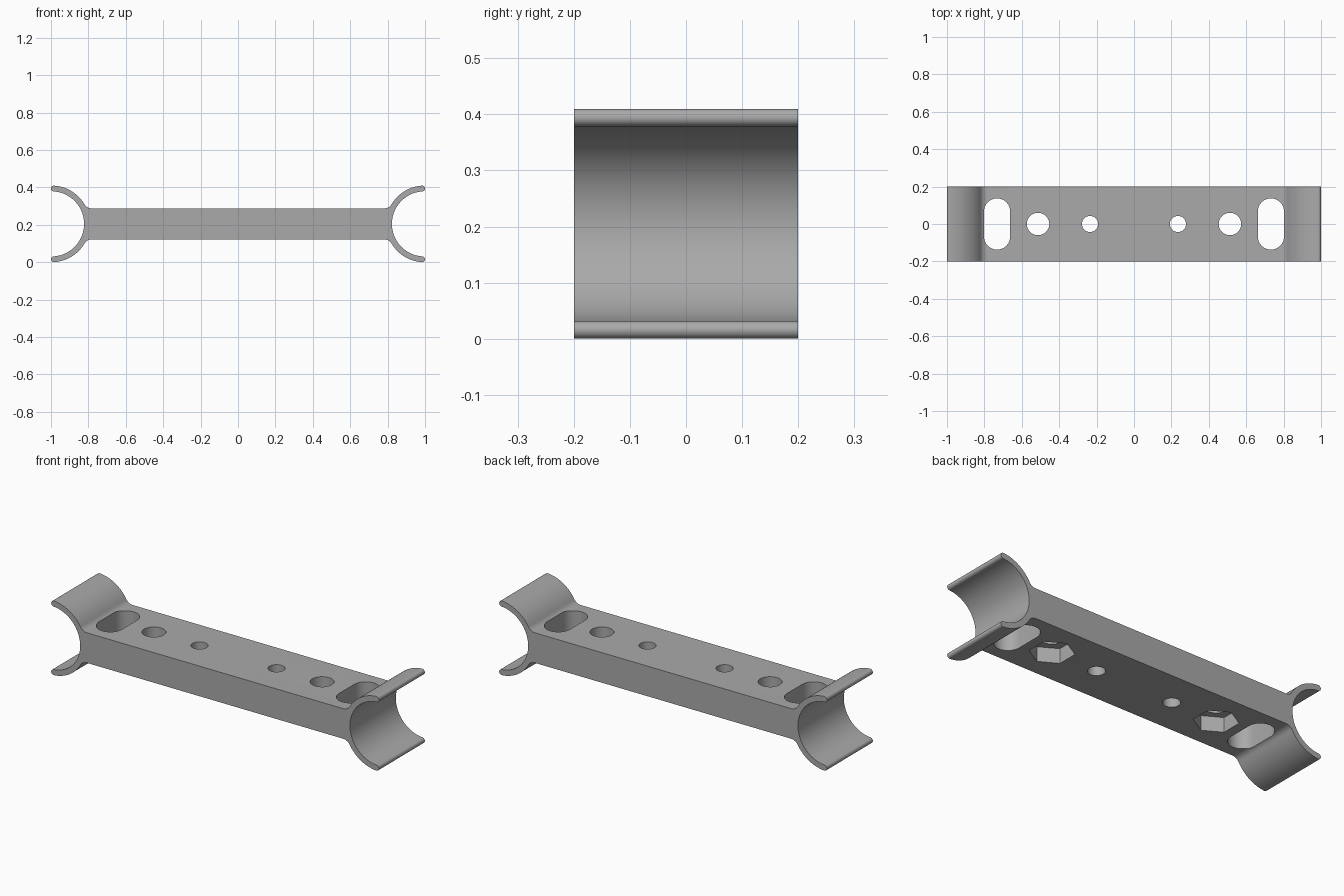
import bpy, bmesh
from math import sin, cos, pi, radians, atan2, sqrt

if "Cube" in bpy.data.objects:
    bpy.data.objects.remove(bpy.data.objects["Cube"], do_unlink=True)

grey = bpy.data.materials.new("plain grey")
grey.use_nodes = True
colour = (0.4, 0.4, 0.4, 1)
grey.diffuse_color = colour
grey.node_tree.nodes["Principled BSDF"].inputs["Base Color"].default_value = colour

MID_Z, HALF_DEPTH = 0.205, 0.2
BAR = 0.083            # half thickness of the bar
CX = 0.997             # centre of each end cradle
R_IN, R_OUT = 0.174, 0.205
FILLET = 0.045


def arc(cx, cz, r, a, b, n):
    return [(cx + r * cos(a + (b - a) * i / n), cz + r * sin(a + (b - a) * i / n))
            for i in range(n + 1)]


def prism(name, points, place, offset):
    """Extrude a closed outline; place maps a 2D point to 3D."""
    bm = bmesh.new()
    face = bm.faces.new([bm.verts.new(place(p)) for p in points])
    moved = bmesh.ops.extrude_face_region(bm, geom=[face])["geom"]
    bmesh.ops.translate(bm, vec=offset, verts=[v for v in moved if isinstance(v, bmesh.types.BMVert)])
    bmesh.ops.recalc_face_normals(bm, faces=bm.faces)
    mesh = bpy.data.meshes.new(name)
    bm.to_mesh(mesh)
    bm.free()
    mesh.materials.append(grey)
    obj = bpy.data.objects.new(name, mesh)
    bpy.context.collection.objects.link(obj)
    return obj


# One quarter of the profile: cradle inside, rounded lip, cradle outside, fillet
tip = radians(93.8)
r_mid, r_lip = (R_IN + R_OUT) / 2, (R_OUT - R_IN) / 2
dist = sqrt((R_OUT + FILLET) ** 2 - (BAR + FILLET) ** 2)
join = atan2(BAR + FILLET, -dist)
quarter = arc(CX, 0, R_IN, pi, tip, 28)
quarter += arc(CX + r_mid * cos(tip), r_mid * sin(tip), r_lip, tip - pi, tip, 12)[1:]
quarter += arc(CX, 0, R_OUT, tip, join, 18)[1:]
quarter += arc(CX - dist, BAR + FILLET, FILLET, join - pi, -pi / 2, 10)[1:]

# Mirror the quarter into the full outline
top = quarter + [(-x, z) for x, z in reversed(quarter)]
outline = top + [(x, -z) for x, z in reversed(top[1:-1])]
body = prism("double_cradle_bar", outline,
             lambda p: (p[0], -HALF_DEPTH, MID_Z + p[1]), (0, 2 * HALF_DEPTH, 0))


# Holes, slots and nut pockets
def cutter(name, points, z, height):
    obj = prism(name, points, lambda p: (p[0], p[1], z), (0, 0, height))
    obj.hide_render = True
    obj.hide_set(True)
    obj.display_type = 'WIRE'
    mod = body.modifiers.new(name, 'BOOLEAN')
    mod.operation = 'DIFFERENCE'
    mod.solver = 'EXACT'
    mod.object = obj
    return obj


cutters = []
for side, s in (("left", 1), ("right", -1)):
    cutters.append(cutter(side + "_small_hole", arc(s * 0.235, 0, 0.043, 0, 2 * pi, 40)[:-1], 0.05, 0.3))
    cutters.append(cutter(side + "_bolt_hole", arc(s * 0.513, 0, 0.06, 0, 2 * pi, 48)[:-1], 0.05, 0.3))
    cutters.append(cutter(side + "_nut_pocket", arc(s * 0.513, 0, 0.111, pi / 6, 13 * pi / 6, 6)[:-1],
                          0.05, 0.153))
    slot = arc(s * 0.732, 0.067, 0.07, 0, pi, 20) + arc(s * 0.732, -0.067, 0.07, pi, 2 * pi, 20)
    cutters.append(cutter(side + "_strap_slot", slot, 0.05, 0.3))

# Apply the cuts, then smooth the curved walls
bpy.ops.object.select_all(action='DESELECT')
bpy.context.view_layer.objects.active = body
body.select_set(True)
for mod in list(body.modifiers):
    bpy.ops.object.modifier_apply(modifier=mod.name)
for obj in cutters:
    bpy.data.objects.remove(obj, do_unlink=True)
bpy.ops.object.shade_smooth_by_angle(angle=radians(30))
